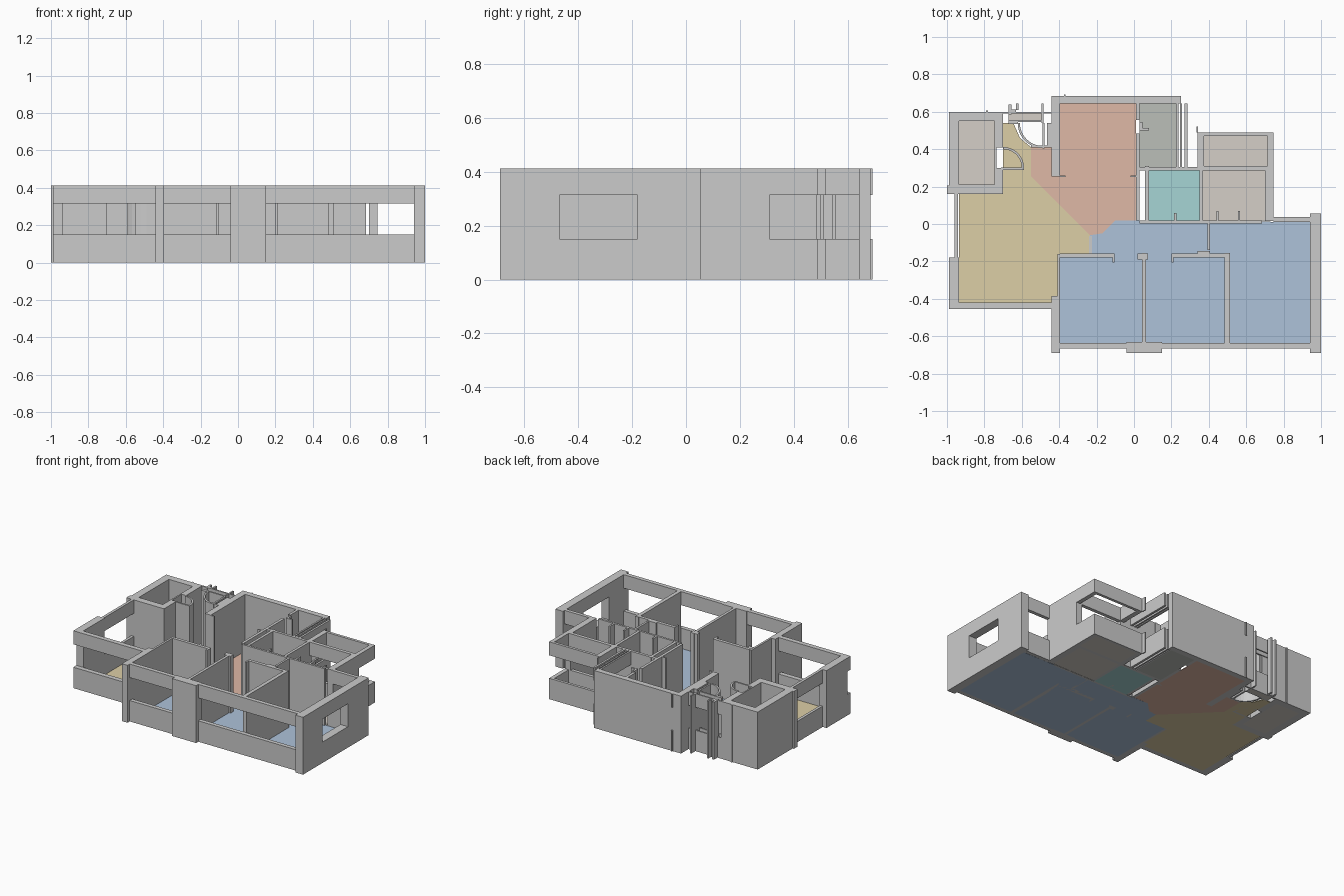
import bpy, bmesh, math

H, SILL, HEAD = 0.412, 0.15, 0.315   # wall height, window sill, window head


def finish(name, bm, mat=None):
    bmesh.ops.recalc_face_normals(bm, faces=bm.faces[:])
    me = bpy.data.meshes.new(name)
    bm.to_mesh(me)
    bm.free()
    ob = bpy.data.objects.new(name, me)
    bpy.context.collection.objects.link(ob)
    if mat:
        me.materials.append(mat)
    return ob


def add_prism(bm, pts, z0, z1):
    face = bm.faces.new([bm.verts.new((x, y, z0)) for x, y in pts])
    top = bmesh.ops.extrude_face_region(bm, geom=[face])
    verts = [v for v in top['geom'] if isinstance(v, bmesh.types.BMVert)]
    bmesh.ops.translate(bm, verts=verts, vec=(0, 0, z1 - z0))


def rect(x0, x1, y0, y1):
    return [(x0, y0), (x1, y0), (x1, y1), (x0, y1)]


def walls(name, rects, spans=((0, H),)):
    bm = bmesh.new()
    for r in rects:
        for z0, z1 in spans:
            add_prism(bm, rect(*r), z0, z1)
    return finish(name, bm)


def window_walls(name, rects):
    return walls(name, rects, ((0, SILL), (HEAD, H)))


def floor(name, polys, color):
    mat = bpy.data.materials.new(name)
    mat.diffuse_color = (*color, 1)
    bm = bmesh.new()
    for p in polys:
        add_prism(bm, p, 0, 0.004)
    finish(name, bm, mat)


def door_swing(name, cx, cy, r, a0, a1, t=0.012):
    ang = [math.radians(a0 + (a1 - a0) * i / 10) for i in range(11)]
    pts = [(cx + r * math.cos(a), cy + r * math.sin(a)) for a in ang]
    pts += [(cx + (r - t) * math.cos(a), cy + (r - t) * math.sin(a)) for a in reversed(ang)]
    bm = bmesh.new()
    add_prism(bm, pts, 0, H)
    finish(name, bm)


# Floors
floor("living_floor", [[(-.70, .54), (-.645, .54), (-.61, .46), (-.55, .41), (-.55, .255), (-.235, -.06),
                        (-.235, -.16), (-.41, -.16), (-.41, -.385), (-.44, -.42), (-.935, -.42),
                        (-.935, .16), (-.70, .16)]], (.72, .62, .38))
floor("kitchen_floor", [[(-.395, .645), (.01, .645), (.01, .02), (-.10, .02), (-.17, -.05), (-.235, -.06),
                         (-.55, .255), (-.55, .41), (-.44, .41), (-.44, .255), (-.395, .255)]],
      (.74, .48, .38))
floor("bedroom_floor", [[(-.235, -.06), (-.17, -.05), (-.10, .02), (.94, .01), (.94, -.635),
                         (-.395, -.635), (-.395, -.16), (-.235, -.16)]], (.42, .54, .70))
floor("bath_floor", [rect(.08, .35, .015, .285)], (.38, .66, .66))
floor("balcony_floor", [rect(.03, .225, .305, .645)], (.50, .52, .48))
floor("service_floor", [rect(-.935, -.745, .21, .55), rect(.37, .70, .02, .285), rect(.375, .715, .31, .47),
                        rect(-.67, -.49, .555, .59)], (.66, .62, .57))

# Stair block at back left
walls("stair_block_walls", [(-.99, -.935, .16, .60), (-.745, -.70, .16, .30), (-.745, -.70, .41, .60),
                            (-.745, -.735, .30, .41), (-.935, -.745, .55, .60), (-.935, -.745, .16, .21),
                            (-1.0, -.99, .16, .205), (-.79, -.78, .60, .607)])

# Structural pillars
walls("outer_pillars", [(-.99, -.935, -.42, -.18), (-.44, -.395, -.69, -.385), (-.41, -.395, -.385, -.16),
                        (-.04, .15, -.69, -.63), (.94, 1.0, -.18, .055), (.94, 1.0, -.69, -.47)])

# Walls with long window openings
window_walls("living_windows_wall", [(-.96, -.94, -.18, .16), (-.99, -.44, -.455, -.42)])
window_walls("front_window_wall", [(-.395, -.04, -.665, -.635), (.15, .94, -.665, -.635)])
window_walls("right_window_wall", [(.94, 1.0, -.47, -.18)])
window_walls("bedroom_back_window_wall", [(.745, .94, .012, .037)])
window_walls("service_ledge_walls", [(.34, .375, .305, .49), (.375, .745, .47, .49), (.715, .745, .31, .47),
                                     (.37, .70, .285, .31), (.335, .342, .49, .52)])
window_walls("balcony_windows", [(.225, .237, .30, .645), (.245, .256, .30, .645), (.27, .285, .30, .645)])

# Kitchen and balcony
walls("kitchen_walls", [(-.44, -.395, .255, .645), (-.44, .25, .645, .685), (.01, .03, .02, .485),
                        (.01, .03, .555, .645), (.03, .08, .50, .512), (.03, .045, .512, .545),
                        (-.395, -.365, .25, .26), (-.02, .01, .25, .26)])
window_walls("kitchen_back_trim", [(-.375, -.365, .685, .693)])

# Bathrooms
walls("bathroom_walls", [(.06, .08, .02, .31), (.03, .37, .285, .305), (.35, .37, .02, .285),
                         (.70, .745, .015, .31), (.03, .685, .003, .018), (.215, .228, .018, .06),
                         (.44, .452, .018, .07), (.555, .567, .018, .07)])

# Bedroom partitions
walls("bedroom_partitions", [(.043, .063, -.635, -.155), (.485, .512, -.635, -.155),
                             (-.395, -.105, -.18, -.157), (-.115, -.103, -.205, -.157),
                             (.02, .075, -.19, -.157), (.20, .512, -.18, -.157), (.20, .212, -.205, -.157),
                             (.392, .407, -.14, .003), (.34, .407, -.165, -.145)])
walls("corridor_corner", [(-.24, -.225, -.16, -.065)], ((0, .006),))

# Entrance frames and door swings
door_swing("inner_door_swing", -.70, .30, .112, 0, 90)
walls("inner_door_leaf", [(-.71, -.588, .29, .302)])
door_swing("entry_door_swing", -.487, .54, .135, 180, 270)
walls("entry_frames", [(-.49, -.478, .405, .54), (-.465, -.44, .42, .54), (-.67, -.655, .585, .64),
                       (-.63, -.618, .61, .645), (-.655, -.63, .60, .612), (-.495, -.485, .54, .645),
                       (-.67, -.62, .535, .55), (-.55, -.44, .41, .42)])
window_walls("entry_window_walls", [(-.70, -.44, .59, .60), (-.67, -.49, .545, .556)])
